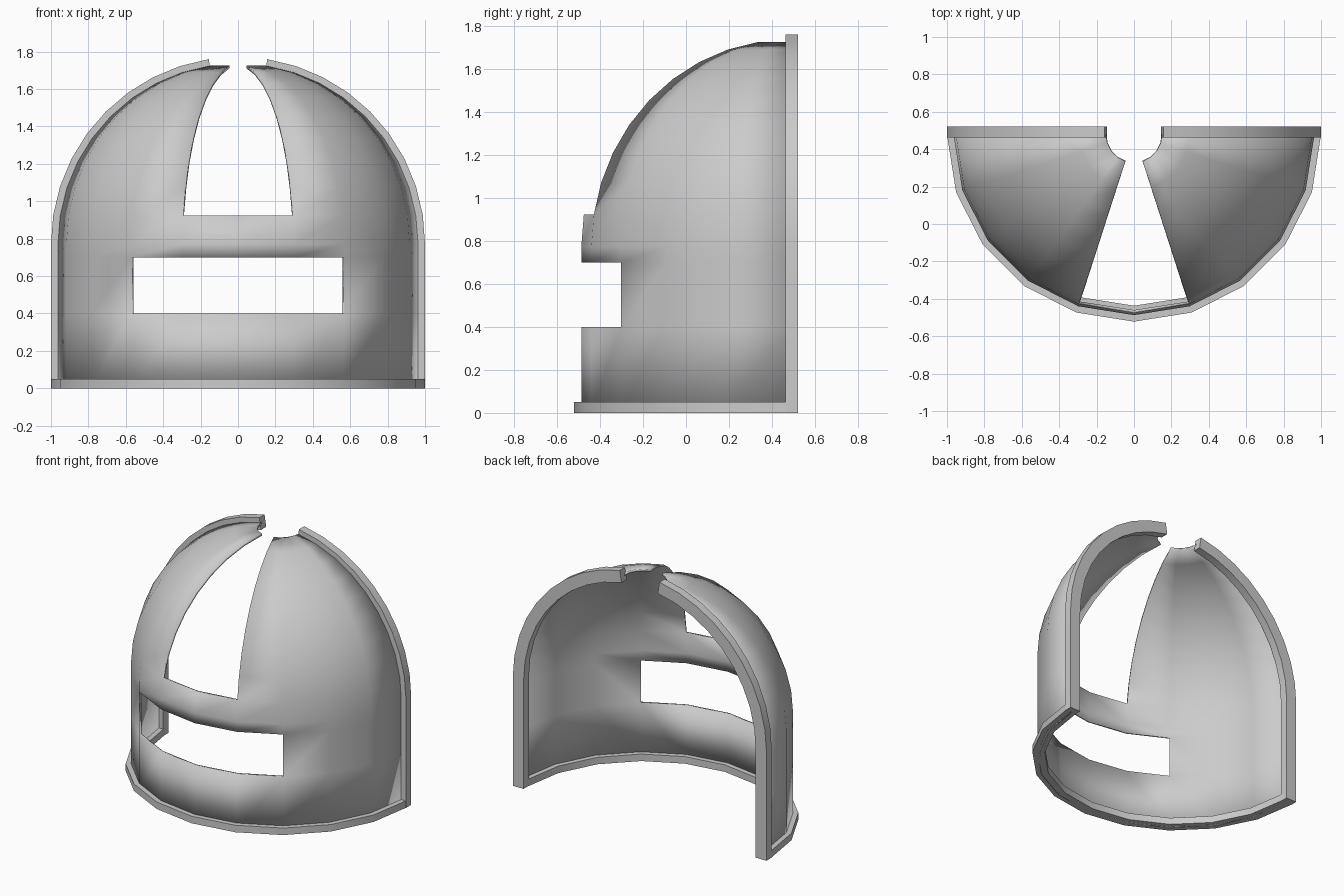
import bpy, bmesh
from math import sin, cos, radians

if "Cube" in bpy.data.objects:
    bpy.data.objects.remove(bpy.data.objects["Cube"])

CY, CZ = 0.478, 0.772        # centre of the dome in y and z
R_OUT, R_SHELL, R_IN = 1.0, 0.965, 0.915
STEPS = [-90 + 18 * i for i in range(11)]   # half circle of a 20-sided plan


def make_object(name, bm):
    bmesh.ops.recalc_face_normals(bm, faces=bm.faces)
    mesh = bpy.data.meshes.new(name)
    bm.to_mesh(mesh)
    bm.free()
    ob = bpy.data.objects.new(name, mesh)
    bpy.context.collection.objects.link(ob)
    return ob


def smooth(ob):
    bpy.ops.object.select_all(action='DESELECT')
    ob.select_set(True)
    bpy.context.view_layer.objects.active = ob
    bpy.ops.object.shade_smooth_by_angle(angle=radians(30))


def sweep(name, sections):
    """Closed bar through a list of four-cornered sections."""
    bm = bmesh.new()
    rings = [[bm.verts.new(p) for p in s] for s in sections]
    for a, b in zip(rings, rings[1:]):
        for i in range(4):
            j = (i + 1) % 4
            bm.faces.new((a[i], a[j], b[j], b[i]))
    bm.faces.new(rings[0])
    bm.faces.new(rings[-1])
    ob = make_object(name, bm)
    smooth(ob)
    return ob


def plan(r, deg, z):
    a = radians(deg)
    return (r * sin(a), CY - r * cos(a), z)


# Thin half-dome shell: straight wall, then rings every 9 degrees up to the crown hole
levels = [(R_SHELL, z) for z in (0.0, 0.4, 0.7)]
levels += [(R_SHELL * cos(radians(9 * k)), CZ + R_SHELL * sin(radians(9 * k))) for k in range(10)]
bm = bmesh.new()
grid = [[bm.verts.new(plan(r, d, z)) for d in STEPS] for r, z in levels]
for k in range(len(levels) - 1):
    for i in range(10):
        window = k == 1 and 3 <= i <= 6      # wide lower opening
        slot = k >= 4 and 4 <= i <= 5        # tapering upper opening
        if not (window or slot):
            bm.faces.new((grid[k][i], grid[k][i + 1], grid[k + 1][i + 1], grid[k + 1][i]))
bm.normal_update()
if sum(f.normal.y for f in bm.faces) > 0:
    bmesh.ops.reverse_faces(bm, faces=bm.faces)
mesh = bpy.data.meshes.new("dome_shell")
bm.to_mesh(mesh)
bm.free()
shell = bpy.data.objects.new("dome_shell", mesh)
bpy.context.collection.objects.link(shell)
smooth(shell)
mod = shell.modifiers.new("thickness", 'SOLIDIFY')
mod.thickness = 0.015
mod.offset = -1

# Rim around the foot
sweep("base_rim", [[plan(R_OUT, d, 0), plan(R_OUT, d, 0.05), plan(R_IN, d, 0.05), plan(R_IN, d, 0)]
                   for d in STEPS])

# Rim along the open back, one arch on each side of the crown hole
Y0, Y1 = 0.463, 0.522
for side, label in ((-1, "left"), (1, "right")):
    def corners(ca, sa, base):
        return [(side * r * ca, y, base + r * sa)
                for r, y in ((R_OUT, Y0), (R_OUT, Y1), (R_IN, Y1), (R_IN, Y0))]
    sections = [corners(1, 0, 0)]
    sections += [corners(cos(radians(9 * k)), sin(radians(9 * k)), CZ) for k in range(10)]
    sweep("back_rim_" + label, sections)
